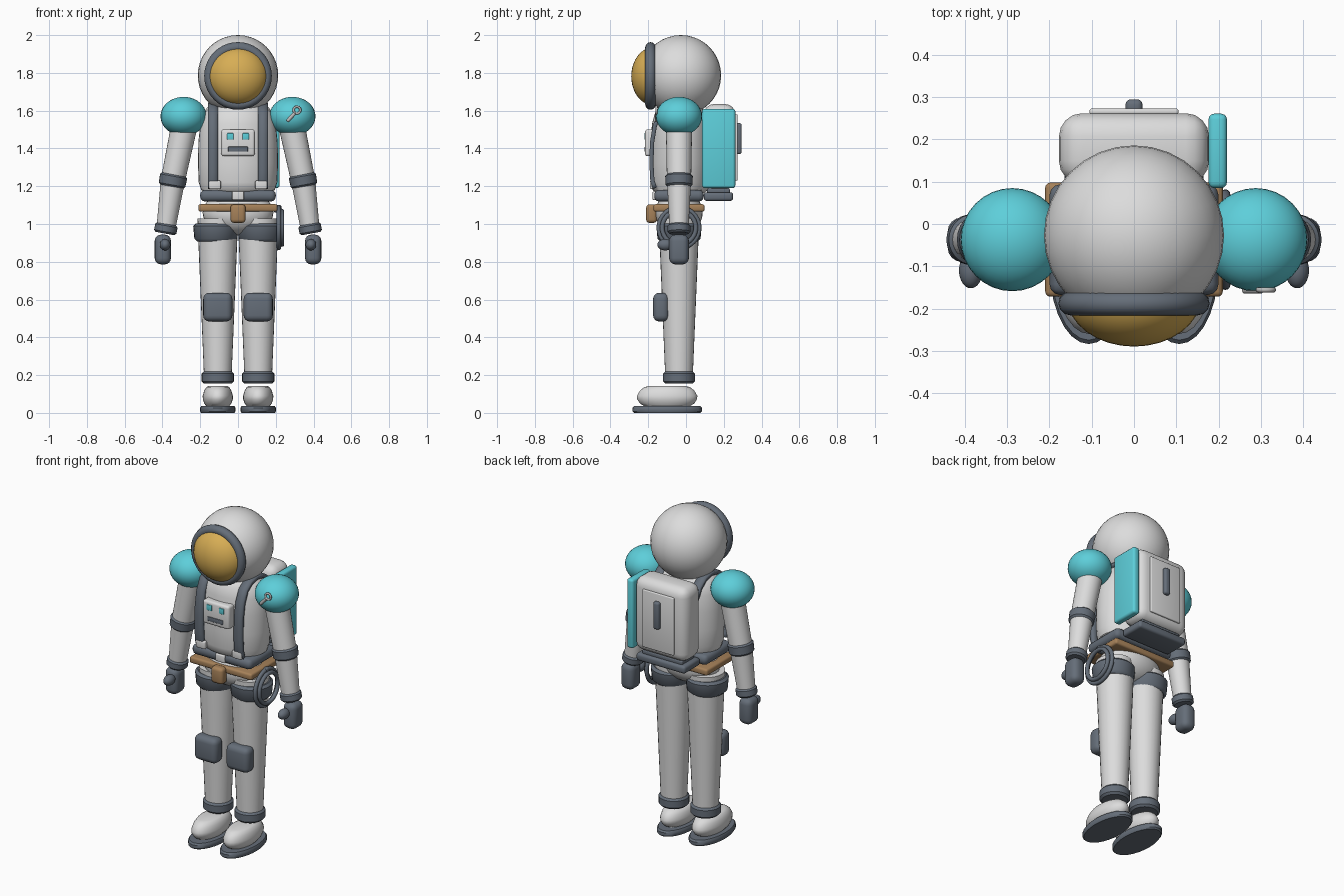
import bpy, bmesh, math
from mathutils import Vector, Matrix

cube = bpy.data.objects.get("Cube")
if cube:
    bpy.data.objects.remove(cube, do_unlink=True)


def make_material(name, rgb):
    m = bpy.data.materials.new(name)
    m.use_nodes = True
    m.diffuse_color = (*rgb, 1)
    m.node_tree.nodes["Principled BSDF"].inputs["Base Color"].default_value = (*rgb, 1)
    return m


white = make_material("suit white", (0.72, 0.72, 0.72))
slate = make_material("slate grey", (0.13, 0.155, 0.19))
cyan = make_material("cyan", (0.11, 0.62, 0.7))
gold = make_material("visor gold", (0.68, 0.42, 0.09))
tan = make_material("tan leather", (0.38, 0.22, 0.1))
metal = make_material("light metal", (0.5, 0.5, 0.5))


def add(name, bm, mat, matrix=Matrix(), angle=40):
    """Turn a bmesh into a smooth-shaded object."""
    bm.transform(matrix)
    bmesh.ops.recalc_face_normals(bm, faces=bm.faces)
    mesh = bpy.data.meshes.new(name)
    bm.to_mesh(mesh)
    bm.free()
    mesh.materials.append(mat)
    ob = bpy.data.objects.new(name, mesh)
    bpy.context.collection.objects.link(ob)
    bpy.context.view_layer.objects.active = ob
    for o in bpy.context.selected_objects:
        o.select_set(False)
    ob.select_set(True)
    bpy.ops.object.shade_smooth_by_angle(angle=math.radians(angle))
    return ob


def place(loc, scale=(1, 1, 1), rot=Matrix()):
    return Matrix.Translation(loc) @ rot @ Matrix.Diagonal((*scale, 1))


def ball(name, loc, scale, mat):
    bm = bmesh.new()
    bmesh.ops.create_uvsphere(bm, u_segments=32, v_segments=20, radius=1)
    return add(name, bm, mat, place(loc, scale))


def box(name, loc, size, mat, bevel=0.01, segments=3, rot=Matrix()):
    bm = bmesh.new()
    bmesh.ops.create_cube(bm, size=1)
    bm.transform(Matrix.Diagonal((*size, 1)))
    bmesh.ops.bevel(bm, geom=bm.edges[:], offset=bevel, segments=segments,
                    profile=0.5, affect='EDGES')
    return add(name, bm, mat, place(loc, rot=rot))


def lathe(name, profile, mat, loc=(0, 0, 0), scale=(1, 1, 1), rot=Matrix(), sides=28):
    """Revolve (radius, height) points about z, with closed ends."""
    bm = bmesh.new()
    rings = [[bm.verts.new((r * math.cos(math.tau * i / sides),
                            r * math.sin(math.tau * i / sides), z))
              for i in range(sides)] for r, z in profile]
    for a, b in zip(rings, rings[1:]):
        for i in range(sides):
            j = (i + 1) % sides
            bm.faces.new((a[i], a[j], b[j], b[i]))
    bm.faces.new(rings[0])
    bm.faces.new(rings[-1])
    return add(name, bm, mat, place(loc, scale, rot))


def limb(name, start, end, r0, r1, mat, soft=0.0):
    """Tapered tube between two points; soft rounds its rims."""
    a, d = Vector(start), Vector(end) - Vector(start)
    h = d.length
    prof = [(r0, 0), (r1, h)]
    if soft:
        prof = [(r0 - soft, 0), (r0, soft), (r1, h - soft), (r1 - soft, h)]
    return lathe(name, prof, mat, a, rot=d.to_track_quat('Z', 'Y').to_matrix().to_4x4())


def ring(name, loc, major, minor, mat, axis):
    bm = bmesh.new()
    n, k = 40, 12
    vs = [[bm.verts.new(((major + minor * math.cos(math.tau * j / k)) * math.cos(math.tau * i / n),
                         (major + minor * math.cos(math.tau * j / k)) * math.sin(math.tau * i / n),
                         minor * math.sin(math.tau * j / k))) for j in range(k)] for i in range(n)]
    for i in range(n):
        for j in range(k):
            bm.faces.new((vs[i][j], vs[(i + 1) % n][j],
                          vs[(i + 1) % n][(j + 1) % k], vs[i][(j + 1) % k]))
    return add(name, bm, mat, place(loc, rot=Matrix.Rotation(math.pi / 2, 4, axis)))


def band(name, path, x, width, thick, mat):
    """Flat strap following (y, z) points, smoothed by subdivision."""
    bm = bmesh.new()
    rows = [[bm.verts.new((x + s * width / 2, y, z)) for s in (-1, 1)] for y, z in path]
    for a, b in zip(rows, rows[1:]):
        bm.faces.new((a[0], a[1], b[1], b[0]))
    ob = add(name, bm, mat)
    sub = ob.modifiers.new("smooth", 'SUBSURF')
    sub.subdivision_type = 'SIMPLE'
    sub.levels = sub.render_levels = 1
    sol = ob.modifiers.new("thickness", 'SOLIDIFY')
    sol.thickness = thick
    sol.offset = 0
    return ob


Y = -0.037  # body axis depth

# Helmet
ball("helmet", (0, -0.027, 1.787), (0.213, 0.213, 0.213), white)
ball("visor", (0, -0.17, 1.782), (0.16, 0.12, 0.155), gold)
ring("visor_rim", (0, -0.188, 1.784), 0.151, 0.028, slate, 'X')

# Torso
lathe("torso", [(0.16, 1.16), (0.195, 1.18), (0.208, 1.22), (0.212, 1.32), (0.21, 1.43),
                (0.2, 1.53), (0.178, 1.59), (0.14, 1.625), (0.08, 1.645)],
      white, (0, -0.03, 0), (1, 0.75, 1), sides=36)
box("chest_box", (0, -0.182, 1.43), (0.178, 0.07, 0.142), white, 0.014)
box("chest_slot", (0, -0.217, 1.396), (0.105, 0.008, 0.026), slate, 0.003)

# Waist and belts
box("waist_belt", (0, Y, 1.15), (0.4, 0.262, 0.062), slate, 0.026)
box("waist_buckle", (0, -0.167, 1.15), (0.062, 0.02, 0.046), white, 0.006)
box("tool_belt", (0, Y, 1.085), (0.42, 0.27, 0.04), tan, 0.012)
box("belt_pouch", (0, -0.182, 1.055), (0.08, 0.058, 0.098), tan, 0.018)
ball("pelvis", (0, Y, 1.06), (0.187, 0.125, 0.12), white)

# Backpack
box("backpack", (0, 0.178, 1.41), (0.355, 0.168, 0.45), white, 0.055, 4)
box("backpack_panel", (0, 0.266, 1.405), (0.21, 0.014, 0.35), white, 0.005)
box("backpack_handle", (0, 0.277, 1.452), (0.04, 0.036, 0.165), slate, 0.012)
box("backpack_neck", (0, 0.172, 1.175), (0.27, 0.12, 0.03), slate, 0.008)
box("backpack_base", (0, 0.172, 1.145), (0.33, 0.155, 0.046), slate, 0.015)
box("backpack_side_panel", (0.198, 0.173, 1.4), (0.044, 0.176, 0.42), cyan, 0.014)

# Coiled hose at the left hip
for i, x in enumerate((0.216, 0.232)):
    ring(f"hip_hose_{i + 1}", (x, Y, 0.98), 0.107 - 0.018 * i, 0.012, slate, 'Y')
box("hose_clip", (0.21, Y, 1.08), (0.04, 0.03, 0.04), slate, 0.008)

# Small tool on the left shoulder
ring("shoulder_tool_ring", (0.312, -0.156, 1.603), 0.018, 0.006, metal, 'X')
limb("shoulder_tool_handle", (0.302, -0.156, 1.588), (0.26, -0.156, 1.543),
     0.009, 0.009, metal, 0.003)

strap_path = [(-0.165, 1.19), (-0.178, 1.23), (-0.183, 1.32), (-0.18, 1.43), (-0.165, 1.52),
              (-0.135, 1.585), (-0.09, 1.618), (-0.03, 1.63), (0.03, 1.618), (0.08, 1.58),
              (0.12, 1.51)]

for s, side in ((1, "left"), (-1, "right")):
    # Chest straps and lights
    band(f"{side}_strap", strap_path, s * 0.132, 0.052, 0.022, slate)
    box(f"{side}_strap_buckle", (s * 0.122, -0.178, 1.207), (0.062, 0.026, 0.046), white, 0.007)
    box(f"{side}_chest_light", (s * 0.041, -0.217, 1.464), (0.034, 0.008, 0.034), cyan, 0.003)

    # Arm
    ball(f"{side}_shoulder", (s * 0.288, Y, 1.57), (0.122, 0.122, 0.103), cyan)
    elbow = Vector((s * 0.345, Y, 1.23))
    wrist = Vector((s * 0.382, Y, 0.975))
    limb(f"{side}_upper_arm", (s * 0.278, Y, 1.55), elbow, 0.07, 0.064, white)
    limb(f"{side}_forearm", elbow, wrist, 0.064, 0.05, white)
    down = (wrist - Vector((s * 0.278, Y, 1.55))).normalized()
    limb(f"{side}_elbow_band", elbow - down * 0.033, elbow + down * 0.033, 0.073, 0.071, slate, 0.01)
    limb(f"{side}_wrist_cuff", wrist - down * 0.026, wrist + down * 0.026, 0.06, 0.06, slate, 0.01)
    box(f"{side}_hand", (s * 0.398, Y, 0.865), (0.086, 0.105, 0.158), slate, 0.034, 4)
    ball(f"{side}_thumb", (s * 0.386, -0.11, 0.89), (0.028, 0.042, 0.03), slate)

    # Leg
    x = s * 0.107
    limb(f"{side}_leg", (x, Y, 0.17), (x, Y, 1.03), 0.072, 0.108, white)
    limb(f"{side}_thigh_band", (s * 0.117, Y, 0.908), (s * 0.117, Y, 1.003), 0.114, 0.12, slate, 0.014)
    limb(f"{side}_ankle_cuff", (x, Y, 0.155), (x, Y, 0.22), 0.085, 0.085, slate, 0.012)
    box(f"{side}_knee_pad", (x, -0.132, 0.56), (0.154, 0.084, 0.152), slate, 0.032, 4)

    # Boot
    lathe(f"{side}_boot", [(0.75, 0.035), (0.9, 0.05), (0.99, 0.072), (1, 0.09), (0.9, 0.118),
                           (0.76, 0.136), (0.6, 0.143)],
          white, (x, -0.1, 0), (0.08, 0.16, 1))
    lathe(f"{side}_sole", [(0.95, 0), (1, 0.008), (1, 0.027), (0.95, 0.036)],
          slate, (x, -0.1, 0), (0.093, 0.184, 1))
